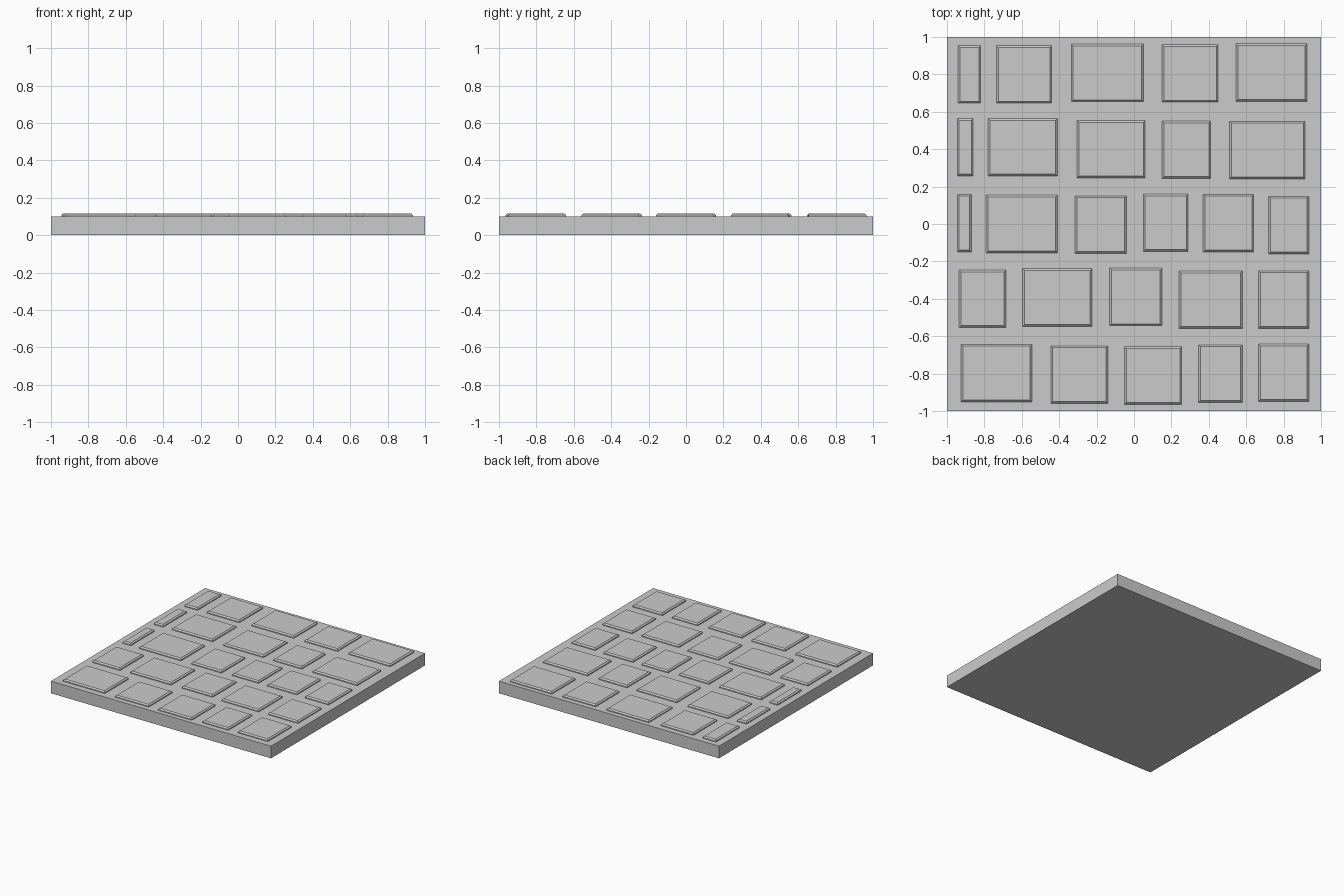
import bpy, bmesh

if "Cube" in bpy.data.objects:
    bpy.data.objects.remove(bpy.data.objects["Cube"])

SLAB_TOP, STONE_TOP = 0.10, 0.117
HALF_DEPTH, BEVEL = 0.154, 0.01

# Rows of stones: (left x, right x, centre y)
ROWS = [
    [(-.94, -.82, .80), (-.735, -.44, .80), (-.335, .05, .808), (.15, .45, .805), (.545, .925, .81)],
    [(-.945, -.86, .41), (-.78, -.41, .41), (-.305, .06, .40), (.15, .41, .397), (.51, .915, .395)],
    [(-.945, -.87, .005), (-.79, -.41, 0), (-.315, -.04, -.003), (.05, .29, .007), (.37, .64, .005), (.72, .935, -.006)],
    [(-.935, -.685, -.40), (-.595, -.225, -.393), (-.13, .15, -.39), (.24, .58, -.405), (.665, .935, -.404)],
    [(-.925, -.545, -.797), (-.445, -.14, -.805), (-.05, .255, -.81), (.345, .58, -.80), (.665, .935, -.795)],
]


def block(name, x0, x1, y0, y1, z0, z1, bevel=0):
    """Axis-aligned box with an optional chamfered top rim."""
    bm = bmesh.new()
    bmesh.ops.create_cube(bm, size=1)
    for v in bm.verts:
        v.co.x = x1 if v.co.x > 0 else x0
        v.co.y = y1 if v.co.y > 0 else y0
        v.co.z = z1 if v.co.z > 0 else z0
    if bevel:
        edges = [e for e in bm.edges if all(v.co.z > z1 - 1e-5 for v in e.verts)]
        bmesh.ops.bevel(bm, geom=edges, offset=bevel, segments=1, affect='EDGES')
    mesh = bpy.data.meshes.new(name)
    bm.to_mesh(mesh)
    bm.free()
    obj = bpy.data.objects.new(name, mesh)
    bpy.context.collection.objects.link(obj)
    return obj


# Base slab
block("base_slab", -1, 1, -1, 1, 0, SLAB_TOP)

# Raised paving stones, sunk slightly into the slab
for r, row in enumerate(ROWS, 1):
    for c, (x0, x1, y) in enumerate(row, 1):
        block(f"paving_stone_{r}_{c}", x0, x1, y - HALF_DEPTH, y + HALF_DEPTH,
              SLAB_TOP - 0.02, STONE_TOP, BEVEL)
